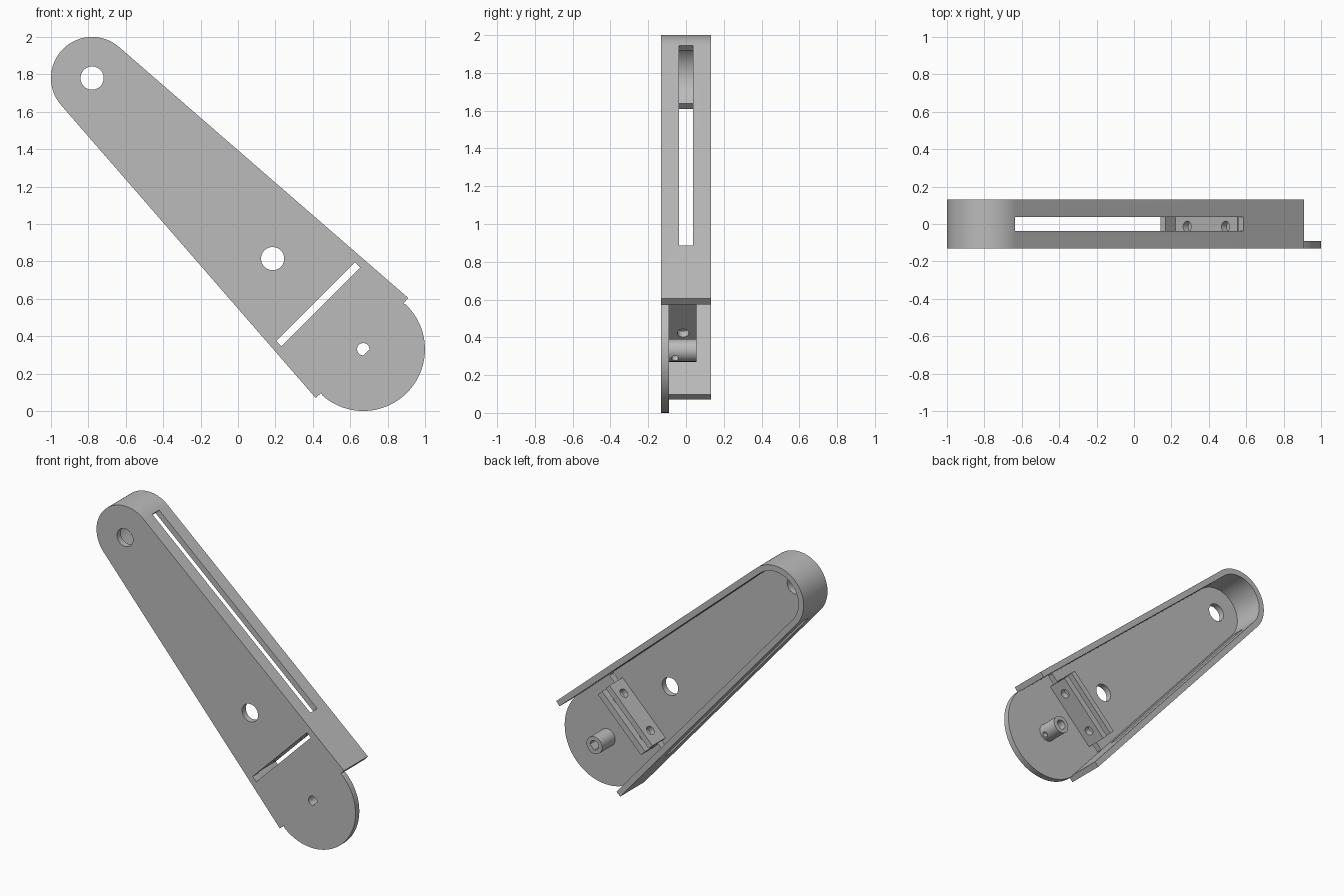
import bpy, bmesh, math
from mathutils import Vector

if "Cube" in bpy.data.objects:
    bpy.data.objects.remove(bpy.data.objects["Cube"], do_unlink=True)

grey = bpy.data.materials.new("plain_grey")
grey.use_nodes = True
grey.diffuse_color = (0.5, 0.5, 0.5, 1)
grey.node_tree.nodes["Principled BSDF"].inputs["Base Color"].default_value = (0.5, 0.5, 0.5, 1)

# The arm runs along u (down to the right) with v across it; y is depth
ORIGIN = Vector((-0.78, 0, 1.78))
U = Vector((1, 0, -1)).normalized()
V = Vector((1, 0, 1)).normalized()
Y = Vector((0, 1, 0))
FRONT, FLOOR, BACK = -0.132, -0.09, 0.132
TIP_R, END_R, WALL = 0.22, 0.33, 0.04
END_U = 2.05
TAPER = 0.0705


def through_depth(a, b, c):
    return ORIGIN + U * a + V * b + Y * c


def along_arm(a, b, c):
    return ORIGIN + V * a + Y * b + U * c


def prism(name, points, low, high, place=through_depth):
    """Extrude a flat outline between two levels."""
    bm = bmesh.new()
    base = bm.faces.new([bm.verts.new(place(a, b, low)) for a, b in points])
    shift = place(0, 0, high) - place(0, 0, low)
    top = bmesh.ops.extrude_face_region(bm, geom=[base], use_keep_orig=True)
    verts = [g for g in top["geom"] if isinstance(g, bmesh.types.BMVert)]
    bmesh.ops.translate(bm, verts=verts, vec=shift)
    bmesh.ops.recalc_face_normals(bm, faces=bm.faces)
    mesh = bpy.data.meshes.new(name)
    bm.to_mesh(mesh)
    bm.free()
    mesh.materials.append(grey)
    obj = bpy.data.objects.new(name, mesh)
    bpy.context.collection.objects.link(obj)
    return obj


def arc(a, b, r, start, end, steps=48):
    angles = [start + (end - start) * i / steps for i in range(steps + 1)]
    return [(a + r * math.cos(t), b + r * math.sin(t)) for t in angles]


def circle(a, b, r):
    return arc(a, b, r, 0, 2 * math.pi, 40)[:-1]


def rect(a0, a1, b0, b1):
    return [(a0, b0), (a1, b0), (a1, b1), (a0, b1)]


def cut(target, cutters):
    """Subtract the cutters, then discard them."""
    for c in cutters:
        c.hide_render = True
        mod = target.modifiers.new("cut", "BOOLEAN")
        mod.operation, mod.solver, mod.object = "DIFFERENCE", "EXACT", c
        bpy.context.view_layer.objects.active = target
        bpy.ops.object.modifier_apply(modifier=mod.name)
        bpy.data.objects.remove(c, do_unlink=True)


def wall_end(side, u, offset):
    """Point on the square-cut end of a side wall, measured outward."""
    return (u - offset * math.sin(TAPER), side * (0.364 + offset * math.cos(TAPER)))


# Arm shell: solid outline with an open-ended pocket behind the front plate
UPPER, LOWER = 2.026, 2.054
tip = (math.pi / 2 + TAPER, 1.5 * math.pi - TAPER)
outline = arc(0, 0, TIP_R, *tip)
outline += [wall_end(-1, LOWER, 0), wall_end(-1, LOWER, -WALL)]
outline += arc(END_U, 0, END_R, math.radians(-86), math.radians(92))
outline += [wall_end(1, UPPER, -WALL), wall_end(1, UPPER, 0)]
arm = prism("arm_shell", outline, FRONT, BACK)

pocket = arc(0, 0, TIP_R - WALL, *tip)
pocket += [wall_end(-1, LOWER, -WALL), wall_end(-1, LOWER, 0.2)]
pocket += [(3, -0.6), (3, 0.6)]
pocket += [wall_end(1, UPPER, 0.2), wall_end(1, UPPER, -WALL)]

# D-shaped shaft hole, flat towards the round end
bore = arc(END_U, 0, 0.033, math.radians(45), math.radians(315), 32)

cut(arm, [
    prism("pocket_cutter", pocket, FLOOR, 0.3),
    prism("tip_hole_cutter", circle(0, 0, 0.062), -0.3, 0.3),
    prism("middle_hole_cutter", circle(1.365, 0, 0.062), -0.3, 0),
    prism("plate_slot_cutter", rect(1.69, 1.73, -0.297, 0.297), -0.3, 0),
    prism("shaft_hole_cutter", bore, -0.3, 0.3),
    prism("upper_slot_cutter", rect(-0.015, 1.597, 0.1, 0.5), -0.038, 0.038),
    prism("lower_slot_cutter", rect(0.019, 1.637, -0.5, -0.1), -0.038, 0.038),
])

# Pair of upright clamp plates either side of the cross slot
parts = [arm]
for name, u0, u1 in (("inner_clamp_plate", 1.65, 1.69), ("outer_clamp_plate", 1.73, 1.775)):
    plate = prism(name, rect(u0, u1, -0.235, 0.235), FLOOR, 0.055)
    cut(plate, [prism("screw_hole_cutter", circle(v, -0.015, 0.03), u0 - 0.1, u1 + 0.1, along_arm)
                for v in (-0.145, 0.145)])
    parts.append(plate)

# Shaft boss with a set-screw hole in its side
boss = prism("shaft_boss", circle(END_U, 0, 0.06), FLOOR, 0.055)
cut(boss, [
    prism("bore_cutter", bore, -0.3, 0.3),
    prism("set_screw_cutter", circle(0, -0.058, 0.018), END_U, END_U + 0.2, along_arm),
])
parts.append(boss)

# Smooth the curved walls, keep the edges crisp
bpy.ops.object.select_all(action="DESELECT")
for p in parts:
    p.select_set(True)
bpy.context.view_layer.objects.active = arm
bpy.ops.object.shade_smooth_by_angle(angle=math.radians(30))
